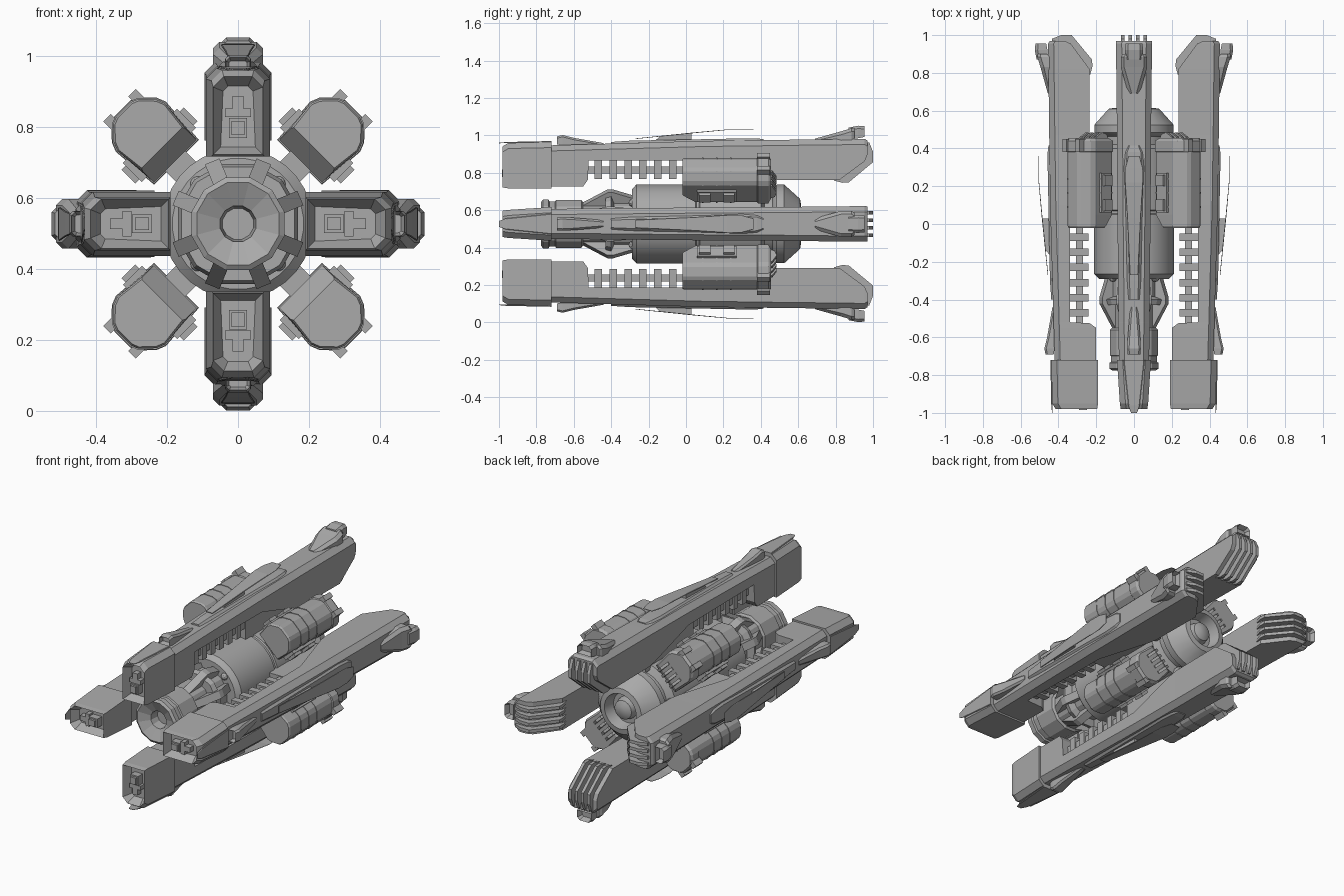
import bpy, bmesh
from math import pi, sin, cos, radians
from mathutils import Matrix, Vector

cube = bpy.data.objects.get("Cube")
if cube:
    bpy.data.objects.remove(cube)

AXIS = 0.527                      # height of the hull axis
CROSS = [0, 90, 180, 270]         # four main booms
DIAG = [45, 135, 225, 315]        # four pods between them

grey = bpy.data.materials.new("hull_grey")
grey.use_nodes = True
grey.diffuse_color = (0.4, 0.4, 0.4, 1)
grey.node_tree.nodes["Principled BSDF"].inputs["Base Color"].default_value = (0.4, 0.4, 0.4, 1)


def place(bm, name, angles, smooth=False):
    """Turn a bmesh into objects set around the hull axis (local z is radial)."""
    bmesh.ops.recalc_face_normals(bm, faces=bm.faces)
    mesh = bpy.data.meshes.new(name)
    bm.to_mesh(mesh)
    bm.free()
    mesh.materials.append(grey)
    for a in angles:
        ob = bpy.data.objects.new(name, mesh)
        ob.matrix_world = Matrix.Translation((0, 0, AXIS)) @ Matrix.Rotation(radians(a), 4, 'Y')
        bpy.context.collection.objects.link(ob)
    if smooth:
        bpy.ops.object.select_all(action='DESELECT')
        ob.select_set(True)
        bpy.context.view_layer.objects.active = ob
        bpy.ops.object.shade_smooth_by_angle(angle=radians(32))


def skin(bm, rings):
    """Bridge rings of points and cap both ends; returns the caps."""
    vs = [[bm.verts.new(p) for p in r] for r in rings]
    n = len(vs[0])
    for a, b in zip(vs, vs[1:]):
        for i in range(n):
            j = (i + 1) % n
            bm.faces.new((a[i], a[j], b[j], b[i]))
    return bm.faces.new(vs[0]), bm.faces.new(vs[-1])


def recess(bm, face, rim, depth):
    """Inset a cap and push it inward along y."""
    bmesh.ops.recalc_face_normals(bm, faces=bm.faces)
    bmesh.ops.inset_region(bm, faces=[face], thickness=rim)
    bmesh.ops.translate(bm, verts=face.verts, vec=(0, depth, 0))


def loft(stations, chamfer):
    """Stations are (y, inner radius, outer radius, half width)."""
    bm = bmesh.new()
    rings = []
    for y, lo, hi, w in stations:
        c = min(chamfer, (hi - lo) * 0.45)
        half = [(w, lo), (w, hi - c), (w - chamfer, hi)]
        sec = half + [(-x, z) for x, z in reversed(half)]
        rings.append([(x, y, z) for x, z in sec])
    return bm, skin(bm, rings)


def box(bm, x, y, z):
    """Box from (min, max) ranges."""
    skin(bm, [[(p, yy, q) for p, q in ((x[0], z[0]), (x[1], z[0]), (x[1], z[1]), (x[0], z[1]))] for yy in y])


def slab(bm, outline, x, half):
    """Plate with a (y, radius) outline, centred on x."""
    skin(bm, [[(xx, y, z) for y, z in outline] for xx in (x - half, x + half)])


def lathe(profile, sides, name, smooth=True):
    bm = bmesh.new()
    rings = [[(r * sin(2 * pi * (i + .5) / sides), y, r * cos(2 * pi * (i + .5) / sides))
              for i in range(sides)] for y, r in profile]
    skin(bm, rings)
    place(bm, name, [0], smooth)


# Core hull: nose, collar, drum and engine
lathe([(-.69, .045), (-.745, .052), (-.775, .12), (-.765, .135), (-.735, .135),
       (-.73, .125), (-.70, .125), (-.695, .132), (-.56, .132), (-.55, .12), (-.40, .12)],
      12, "nose_barrel", False)
lathe([(-.43, .10), (-.43, .165), (-.40, .175), (-.385, .135), (-.27, .135)], 12, "collar", False)
lathe([(-.29, .12), (-.29, .185), (-.265, .212), (.05, .212), (.055, .205), (.07, .205),
       (.075, .212), (.40, .212), (.42, .17), (.47, .17)], 32, "main_drum")
lathe([(.45, .12), (.47, .195), (.485, .212), (.525, .212), (.61, .135), (.615, .105),
       (.55, .09), (.55, .065), (.59, .055), (.605, .025)], 24, "engine_bell")

# Struts around the collar, and small domes on the drum shoulder
bm = bmesh.new()
slab(bm, [(-.56, .11), (-.42, .19), (-.39, .19), (-.28, .155), (-.28, .11)], 0, .022)
place(bm, "collar_strut", [22.5 + 45 * i for i in range(8)])
bm = bmesh.new()
bmesh.ops.create_icosphere(bm, subdivisions=2, radius=.022, matrix=Matrix.Translation((0, -.285, .16)))
place(bm, "shoulder_dome", DIAG)

# Main booms
bm, caps = loft([(-.73, .20, .42, .08), (-.55, .20, .425, .082), (-.525, .235, .426, .082),
                 (-.52, .34, .426, .082), (.10, .34, .444, .088), (.42, .245, .448, .09),
                 (.47, .235, .449, .09), (.82, .235, .453, .094), (.955, .335, .455, .095),
                 (.97, .37, .445, .094)], .03)
place(bm, "boom", CROSS)

# Boom front housing with a recessed slot
bm, caps = loft([(-.98, .195, .415, .07), (-.95, .19, .433, .075), (-.72, .19, .438, .09)], .03)
recess(bm, caps[0], .03, .05)
place(bm, "front_housing", CROSS)
bm = bmesh.new()
box(bm, (-.036, .036), (-.965, -.90), (.30, .325))
box(bm, (-.015, .015), (-.965, -.90), (.325, .36))
box(bm, (-.018, .018), (-.985, -.90), (.25, .29))
box(bm, (-.026, .026), (-.972, -.90), (.242, .298))
place(bm, "slot_emitter", CROSS)

# Pointed visor plate over the housing
bm, caps = loft([(-1.0, .431, .434, .016), (-.96, .432, .438, .03), (-.72, .437, .443, .055)], .003)
place(bm, "visor_plate", CROSS)

# Toothed rail under each boom
bm = bmesh.new()
box(bm, (-.045, .045), (-.53, .35), (.27, .308))
for i in range(6):
    y = -.47 + .08 * i
    box(bm, (-.055, .055), (y - .02, y + .02), (.24, .35))
place(bm, "toothed_rail", CROSS)
bm = bmesh.new()
box(bm, (-.05, .05), (.0, .45), (.18, .35))
place(bm, "boom_mount", CROSS)

# Cooling fins wrapping the boom tail
bm = bmesh.new()
for x in (-.06, -.02, .02, .06):
    slab(bm, [(.79, .232), (.835, .22), (.87, .222), (1.0, .33), (1.0, .385), (.98, .435),
              (.95, .435), (.95, .35), (.81, .25)], x, .009)
place(bm, "tail_fin", CROSS)

# Rear turret: sloping wedge and hollow muzzle
bm, caps = loft([(.69, .43, .456, .03), (.83, .43, .495, .07), (.885, .44, .512, .07),
                 (.90, .455, .512, .06)], .018)
place(bm, "rear_turret", CROSS)
bm, caps = loft([(.87, .455, .515, .045), (.92, .458, .525, .048), (.955, .465, .522, .045)], .015)
recess(bm, caps[1], .014, -.03)
place(bm, "rear_muzzle", CROSS)

# Small forward turret
bm, caps = loft([(-.69, .425, .468, .034), (-.66, .42, .475, .036), (-.60, .42, .46, .033),
                 (-.44, .41, .432, .02)], .01)
recess(bm, caps[0], .01, .025)
place(bm, "front_turret", CROSS)

# Dorsal ridge, raised blade and its bracket
bm, caps = loft([(-.40, .41, .438, .032), (-.30, .41, .445, .036), (.30, .41, .457, .054),
                 (.38, .41, .457, .048), (.415, .41, .453, .035)], .012)
place(bm, "dorsal_ridge", CROSS)
bm, caps = loft([(-.27, .454, .457, .022), (.03, .484, .488, .036), (.22, .502, .505, .048),
                 (.30, .503, .506, .046), (.36, .503, .506, .03)], .002)
place(bm, "dorsal_blade", CROSS)
bm = bmesh.new()
slab(bm, [(-.17, .44), (-.14, .468), (.03, .486), (.03, .44)], 0, .02)
place(bm, "blade_bracket", CROSS)


def pod_ring(y, s, lo):
    """Wedge-shaped pod section; lo is the inner radius, s scales about the middle."""
    half = [(.085, lo), (.095, .385), (.085, .41), (.05, .447), (.03, .455)]
    pts = half + [(-x, z) for x, z in reversed(half)]
    return [(x * s, y, .35 + (z - .35) * s) for x, z in pts]


# Diagonal pods
bm = bmesh.new()
skin(bm, [pod_ring(-.02, .95, .30), (pod_ring(-.01, 1, .295)), pod_ring(.05, 1, .25),
          pod_ring(.38, 1, .25), pod_ring(.385, 1.05, .25), pod_ring(.44, 1.05, .25),
          pod_ring(.455, .95, .27)])
place(bm, "pod_shell", DIAG)
bm = bmesh.new()
for y in (.09, .165, .24):
    skin(bm, [pod_ring(y - .004, 1.03, .25), pod_ring(y + .004, 1.03, .25)])
place(bm, "pod_band", DIAG)

# Pod side clamps, top lugs, vents and mount
bm = bmesh.new()
for s in (-1, 1):
    box(bm, sorted((s * .08, s * .108)), (.06, .27), (.275, .35))
    for y in (.10, .23):
        box(bm, sorted((s * .08, s * .124)), (y - .03, y + .03), (.285, .34))
    box(bm, sorted((s * .035, s * .065)), (.38, .45), (.42, .472))
place(bm, "pod_clamp", DIAG)
bm = bmesh.new()
for i in range(4):
    x = -.054 + .036 * i
    slab(bm, [(.44, .25), (.475, .265), (.485, .30), (.46, .345), (.44, .345)], x, .008)
place(bm, "pod_vent", DIAG)
bm = bmesh.new()
box(bm, (-.04, .04), (.08, .36), (.19, .27))
place(bm, "pod_mount", DIAG)
